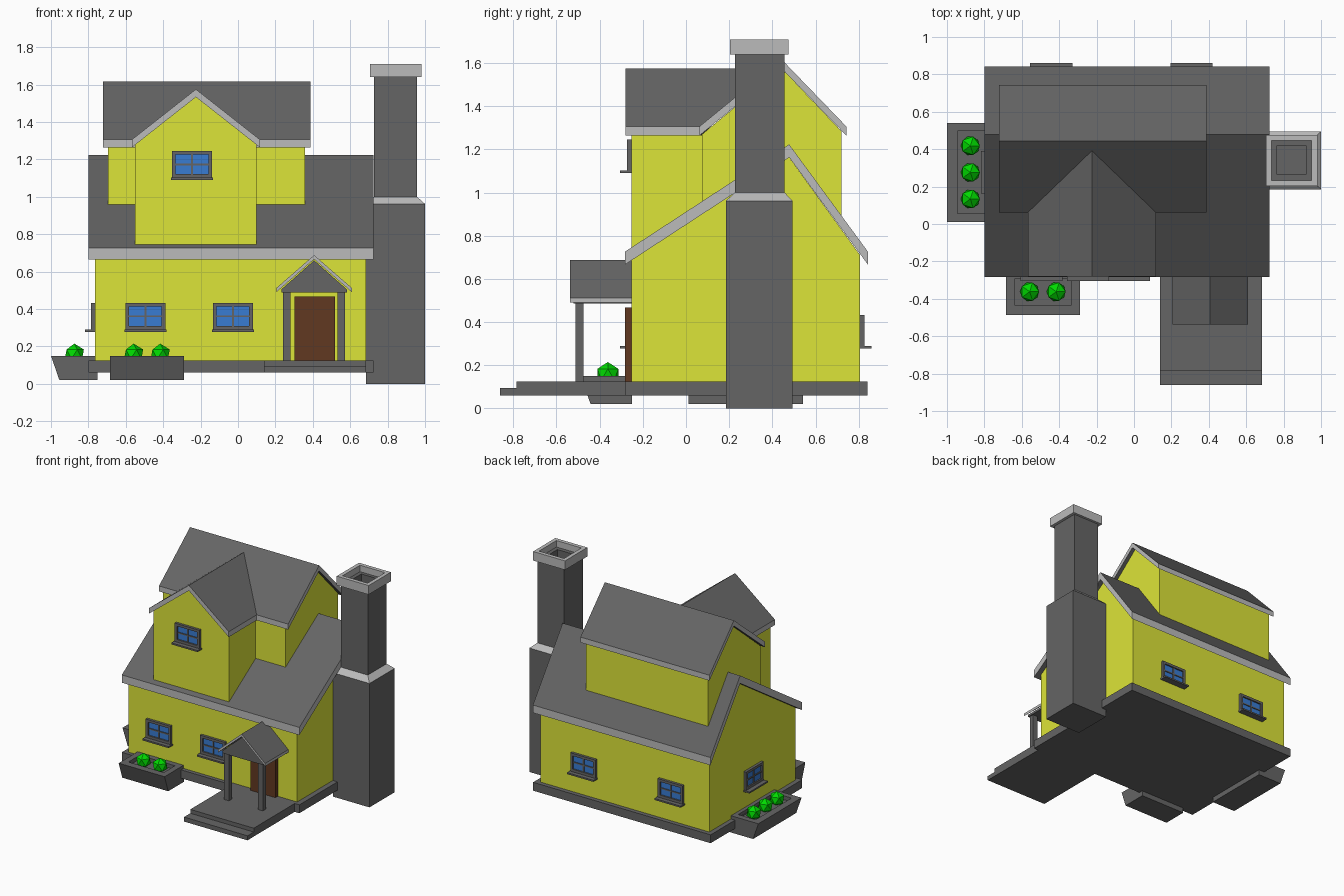
import bpy, bmesh, math
from mathutils import Matrix, Vector

if "Cube" in bpy.data.objects:
    bpy.data.objects.remove(bpy.data.objects["Cube"])


def mat(name, r, g, b):
    m = bpy.data.materials.new(name)
    m.diffuse_color = (r, g, b, 1)
    m.use_nodes = True
    m.node_tree.nodes["Principled BSDF"].inputs["Base Color"].default_value = m.diffuse_color
    return m


YELLOW = mat("yellow_paint", 0.72, 0.78, 0.04)
BLUE = mat("blue_glass", 0.04, 0.2, 0.65)
GREEN = mat("green_leaf", 0.0, 0.7, 0.0)
BROWN = mat("brown_wood", 0.12, 0.04, 0.015)
DARK = mat("dark_grey", 0.13, 0.13, 0.13)
LIGHT = mat("light_grey", 0.5, 0.5, 0.5)


def finish(name, bm, *mats):
    bmesh.ops.recalc_face_normals(bm, faces=bm.faces)
    me = bpy.data.meshes.new(name)
    bm.to_mesh(me)
    bm.free()
    for m in mats:
        me.materials.append(m)
    ob = bpy.data.objects.new(name, me)
    bpy.context.collection.objects.link(ob)
    return ob


def add_box(bm, x0, x1, y0, y1, z0, z1):
    m = Matrix.Translation(((x0 + x1) / 2, (y0 + y1) / 2, (z0 + z1) / 2))
    bmesh.ops.create_cube(bm, size=1, matrix=m @ Matrix.Diagonal((x1 - x0, y1 - y0, z1 - z0, 1)))


def boxes(name, m, *dims):
    bm = bmesh.new()
    for d in dims:
        add_box(bm, *d)
    return finish(name, bm, m)


def prism(name, start, end, *mats, roof=False):
    """Join two matching outlines of 3D points into a solid."""
    bm = bmesh.new()
    a = [bm.verts.new(p) for p in start]
    b = [bm.verts.new(p) for p in end]
    n = len(a)
    bm.faces.new(a)
    bm.faces.new(b)
    for i in range(n):
        bm.faces.new((a[i], a[(i + 1) % n], b[(i + 1) % n], b[i]))
    if roof:  # slopes dark, edges light
        bmesh.ops.recalc_face_normals(bm, faces=bm.faces)
        for f in bm.faces:
            f.material_index = 0 if abs(f.normal.z) > 0.1 else 1
    return finish(name, bm, *mats)


def prism_x(name, prof, x0, x1, *mats, roof=False):
    return prism(name, [(x0, *p) for p in prof], [(x1, *p) for p in prof], *mats, roof=roof)


def along_y(prof, y):
    return [(a, y, z) for a, z in prof]


def chevron(e0, ridge, e1, z_eave, z_ridge, t):
    return [(e0, z_eave - t), (e0, z_eave), (ridge, z_ridge), (e1, z_eave),
            (e1, z_eave - t), (ridge, z_ridge - t)]


def loft(name, rings, *mats):
    """Stack of rectangles (x0, x1, y0, y1, z) with closed ends."""
    bm = bmesh.new()
    loops = [[bm.verts.new(p) for p in ((x0, y0, z), (x1, y0, z), (x1, y1, z), (x0, y1, z))]
             for x0, x1, y0, y1, z in rings]
    bm.faces.new(loops[0])
    bm.faces.new(loops[-1])
    for a, b in zip(loops, loops[1:]):
        for i in range(4):
            j = (i + 1) % 4
            bm.faces.new((a[i], a[j], b[j], b[i]))
    return finish(name, bm, *mats)


# Foundation and porch steps
boxes("foundation", DARK, (-0.80, 0.725, -0.283, 0.84, 0.06, 0.125))
boxes("porch_step_lower", DARK, (0.14, 0.685, -0.862, -0.283, 0.06, 0.095))
boxes("porch_step_upper", DARK, (0.14, 0.685, -0.785, -0.283, 0.095, 0.125))

# Main house
prism_x("main_walls", [(-0.253, 0.125), (0.807, 0.125), (0.807, 0.71), (0.478, 1.163), (-0.253, 0.687)],
        -0.765, 0.685, YELLOW)
prism_x("main_roof", chevron(-0.283, 0.478, 0.843, 0.726, 1.223, 0.06), -0.80, 0.725, DARK, LIGHT, roof=True)

# Upper storey resting on the main roof
prism_x("upper_walls", [(0.074, 0.95), (0.478, 1.2), (0.72, 0.88), (0.72, 1.285), (0.443, 1.575), (0.074, 1.27)],
        -0.695, 0.357, YELLOW)
prism_x("upper_roof", chevron(0.062, 0.443, 0.743, 1.306, 1.617, 0.042), -0.722, 0.387, DARK, LIGHT, roof=True)

# Front gable; its roof runs back until it meets the upper roof
CX = -0.225
gable = [(CX - 0.325, 0.74), (CX + 0.325, 0.74), (CX + 0.325, 1.278), (CX, 1.533), (CX - 0.325, 1.278)]
back = [(x, 0.08, 0.955 if z < 1 else z) for x, z in gable]
prism("gable_walls", along_y(gable, -0.253), back, YELLOW)
gr = chevron(CX - 0.342, CX, CX + 0.342, 1.306, 1.575, 0.042)
prism("gable_roof", along_y(gr, -0.281), [(x, 0.07 + max(0, z - 1.306) / 0.816, z) for x, z in gr],
      DARK, LIGHT, roof=True)

# Chimney
loft("chimney_base", [(0.685, 1.0, 0.185, 0.494, 0), (0.685, 1.0, 0.185, 0.494, 0.962)], DARK)
loft("chimney_shoulder", [(0.685, 1.0, 0.185, 0.494, 0.962), (0.728, 0.957, 0.226, 0.457, 1.0)], LIGHT)
loft("chimney_stack", [(0.728, 0.957, 0.226, 0.457, 1.0), (0.728, 0.957, 0.226, 0.457, 1.66),
                       (0.765, 0.92, 0.264, 0.42, 1.66), (0.765, 0.92, 0.264, 0.42, 1.56)], DARK)
cap = boxes("chimney_cap", LIGHT, (0.706, 0.98, 0.203, 0.476, 1.64, 1.71))
bm = bmesh.new()
bm.from_mesh(cap.data)
# Open the cap: inset top and bottom and bridge the hole
ends = [f for f in bm.faces if abs(f.normal.z) > 0.5]
bmesh.ops.inset_individual(bm, faces=ends, thickness=0.042)
holes = [f for f in bm.faces if abs(f.normal.z) > 0.5 and f.calc_area() > 0.03]
edges = [e for f in holes for e in f.edges]
bmesh.ops.delete(bm, geom=holes, context="FACES_ONLY")
bmesh.ops.bridge_loops(bm, edges=edges)
bmesh.ops.recalc_face_normals(bm, faces=bm.faces)
bm.to_mesh(cap.data)
bm.free()


# Windows: frame, cross bars, sill and glass, facing local -y
def window(name, x, y, z, turn=0):
    w, h, t = 0.107, 0.155, 0.02
    frame = boxes(name + "_frame", DARK,
                  (-w, -w + t, -t, 0, 0.012, h), (w - t, w, -t, 0, 0.012, h),
                  (-w + t, w - t, -t, 0, h - t, h), (-w + t, w - t, -t, 0, 0.012, 0.012 + t),
                  (-0.005, 0.005, -0.015, 0, 0.032, h - t),
                  (-w + t, w - t, -0.015, 0, 0.078, 0.088),
                  (-w - 0.006, w + 0.006, -0.053, 0, 0, 0.012))
    glass = boxes(name + "_glass", BLUE, (-w + t, w - t, -0.009, 0, 0.03, h - t))
    for ob in (frame, glass):
        ob.location = (x, y, z)
        ob.rotation_euler.z = math.radians(turn)


window("front_window_left", -0.495, -0.253, 0.278)
window("front_window_right", -0.027, -0.253, 0.278)
window("gable_window", -0.246, -0.253, 1.09)
window("back_window_left", -0.443, 0.807, 0.278, 180)
window("back_window_right", 0.307, 0.807, 0.278, 180)
window("side_window", -0.765, 0.276, 0.278, -90)

# Door and porch
boxes("door", BROWN, (0.303, 0.519, -0.282, -0.253, 0.125, 0.468))
PX = 0.407
for side, s in (("left", -1), ("right", 1)):
    c = PX + s * 0.146
    boxes(f"porch_post_{side}", DARK, (c - 0.02, c + 0.02, -0.513, -0.475, 0.125, 0.495))
pediment = [(PX - 0.175, 0.487), (PX + 0.175, 0.487), (PX + 0.175, 0.505), (PX, 0.66), (PX - 0.175, 0.505)]
prism("porch_pediment", along_y(pediment, -0.522), along_y(pediment, -0.253), DARK)
pr = chevron(PX - 0.202, PX, PX + 0.202, 0.512, 0.688, 0.022)
prism("porch_roof", along_y(pr, -0.538), along_y(pr, -0.253), DARK, LIGHT, roof=True)


# Planters with slanted outer side, recessed soil and leafy balls; facing local -y
def planter(name, half, depth, x, y, turn, bushes):
    d = depth
    ob = loft(name, [(-half, half, -d + 0.045, 0, 0.02), (-half, half, -d, 0, 0.15),
                     (-half + 0.045, half - 0.045, -d + 0.055, -0.045, 0.15),
                     (-half + 0.045, half - 0.045, -d + 0.055, -0.045, 0.12)], DARK)
    ob.location = (x, y, 0)
    ob.rotation_euler.z = math.radians(turn)
    rot = Matrix.Rotation(math.radians(turn), 4, "Z")
    for i in range(bushes):
        p = rot @ Vector(((i - (bushes - 1) / 2) * 0.142, -d + 0.125, 0.158)) + Vector((x, y, 0))
        b = bmesh.new()
        bmesh.ops.create_icosphere(b, subdivisions=1, radius=0.057, matrix=Matrix.Translation(p))
        finish(f"{name}_bush_{i + 1}", b, GREEN)


planter("front_planter", 0.197, 0.237, -0.487, -0.25, 0, 2)
planter("side_planter", 0.265, 0.25, -0.75, 0.276, -90, 3)
